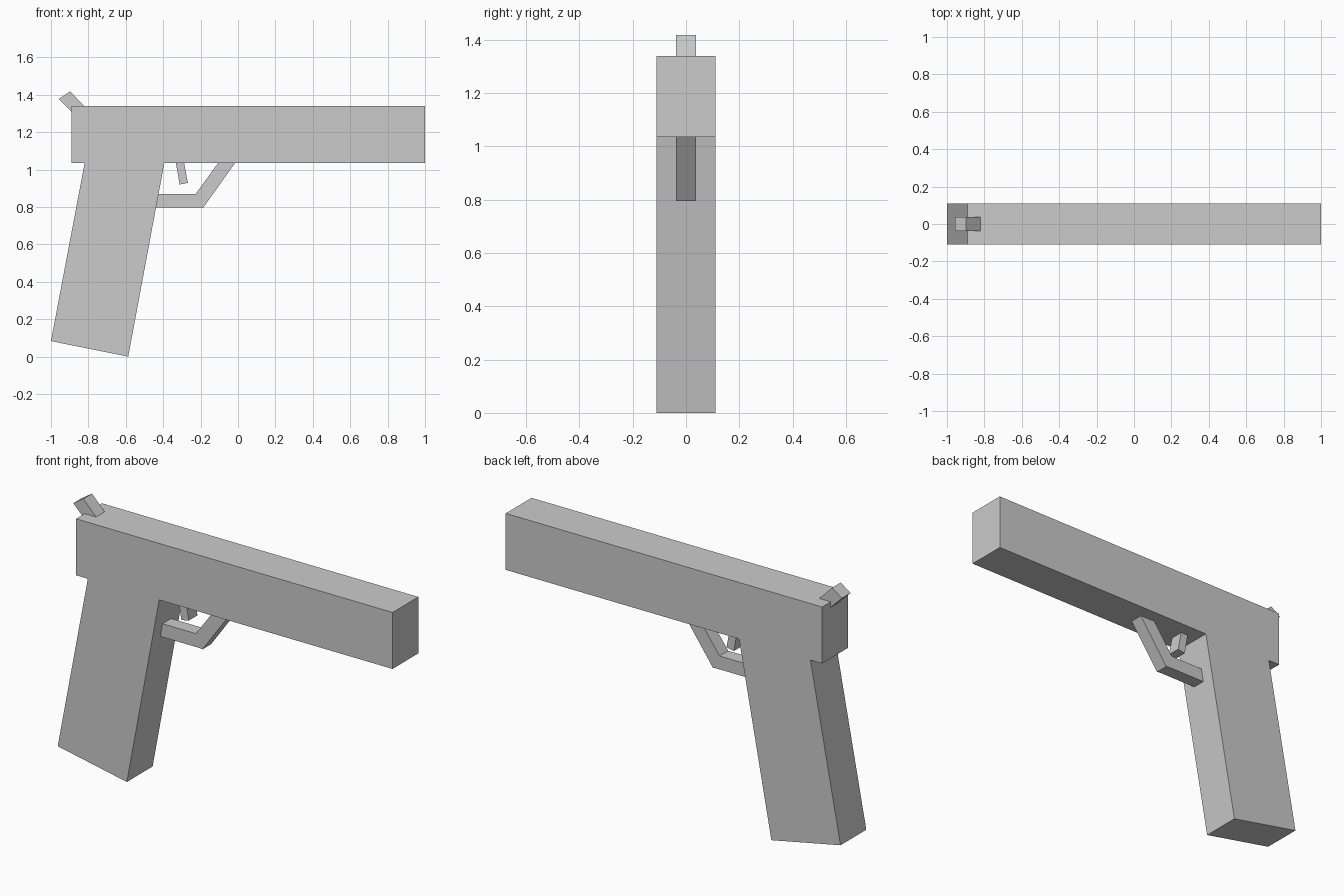
import bpy, bmesh

if "Cube" in bpy.data.objects:
    bpy.data.objects.remove(bpy.data.objects["Cube"])


def extrude_profile(name, points, half_width):
    """Extrude an x-z outline symmetrically along y."""
    bm = bmesh.new()
    face = bm.faces.new([bm.verts.new((x, -half_width, z)) for x, z in points])
    result = bmesh.ops.extrude_face_region(bm, geom=[face])
    moved = [v for v in result["geom"] if isinstance(v, bmesh.types.BMVert)]
    bmesh.ops.translate(bm, verts=moved, vec=(0, 2 * half_width, 0))
    bmesh.ops.recalc_face_normals(bm, faces=bm.faces)
    mesh = bpy.data.meshes.new(name)
    bm.to_mesh(mesh)
    bm.free()
    obj = bpy.data.objects.new(name, mesh)
    bpy.context.collection.objects.link(obj)
    return obj


BODY = 0.11
SMALL = 0.037

# Slide and slanted grip share one flush outline
extrude_profile("body", [
    (-0.89, 1.34), (-0.89, 1.035), (-0.82, 1.035), (-1.0, 0.083),
    (-0.587, 0.0), (-0.394, 1.035), (1.0, 1.035), (1.0, 1.34)], BODY)

# Bent guard, its ends sunk slightly into grip and body
extrude_profile("trigger_guard", [
    (-0.45, 0.798), (-0.205, 0.798), (-0.187, 0.795), (-0.012, 1.04),
    (-0.103, 1.04), (-0.226, 0.87), (-0.436, 0.87)], SMALL)

# Trigger
extrude_profile("trigger", [
    (-0.333, 1.04), (-0.312, 0.92), (-0.268, 0.929), (-0.289, 1.04)], SMALL)

# Hammer leaning back out of the slide
extrude_profile("hammer", [
    (-0.958, 1.378), (-0.898, 1.418), (-0.81, 1.328), (-0.865, 1.285)], SMALL)
